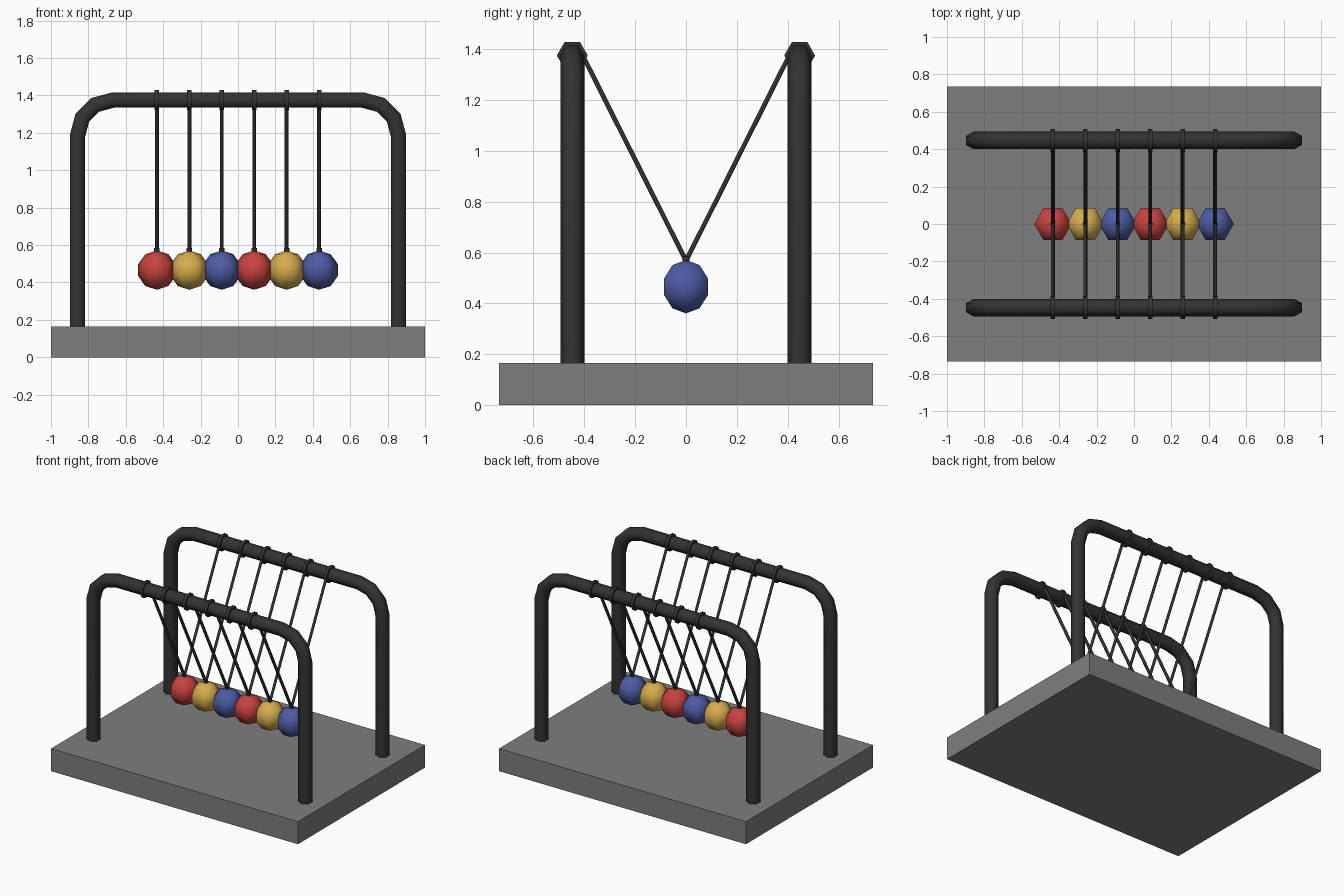
import bpy, bmesh, math
from mathutils import Vector, Matrix

if "Cube" in bpy.data.objects:
    bpy.data.objects.remove(bpy.data.objects["Cube"])


def material(name, rgb):
    m = bpy.data.materials.new(name)
    m.diffuse_color = (*rgb, 1)
    m.use_nodes = True
    m.node_tree.nodes["Principled BSDF"].inputs["Base Color"].default_value = m.diffuse_color
    return m


GREY = material("base grey", (0.21, 0.21, 0.21))
BLACK = material("charcoal", (0.033, 0.033, 0.033))
BALLS = [material("red", (0.58, 0.055, 0.05)),
         material("yellow", (0.68, 0.42, 0.075)),
         material("blue", (0.075, 0.105, 0.37))]

BAR_Y, BAR_Z, LEG_X = 0.447, 1.375, 0.858
BALL_R, BALL_Z, SPACING = 0.105, 0.466, 0.1735


def finish(bm, name, mat, smooth=True):
    bmesh.ops.recalc_face_normals(bm, faces=bm.faces)
    me = bpy.data.meshes.new(name)
    bm.to_mesh(me)
    bm.free()
    me.materials.append(mat)
    ob = bpy.data.objects.new(name, me)
    bpy.context.collection.objects.link(ob)
    if smooth:
        bpy.context.view_layer.objects.active = ob
        ob.select_set(True)
        bpy.ops.object.shade_smooth_by_angle(angle=math.radians(65))
        ob.select_set(False)
    return ob


def sweep(name, pts, r, side, mat):
    """Six-sided tube along a planar path; 'side' is the plane's normal."""
    bm = bmesh.new()
    pts, side = [Vector(p) for p in pts], Vector(side)
    rings = []
    for i, p in enumerate(pts):
        a = (p - pts[max(i - 1, 0)]).normalized()
        b = (pts[min(i + 1, len(pts) - 1)] - p).normalized()
        n = side.cross(a + b).normalized()
        ref = a if a.length else b
        mitre = 1 / max(0.5, (a + b).normalized().dot(ref))
        rings.append([bm.verts.new(p + side * r * math.cos(k * math.pi / 3)
                                   + n * r * mitre * math.sin(k * math.pi / 3))
                      for k in range(6)])
    for p, q in zip(rings, rings[1:]):
        for k in range(6):
            bm.faces.new((p[k], p[(k + 1) % 6], q[(k + 1) % 6], q[k]))
    bm.faces.new(rings[0])
    bm.faces.new(rings[-1])
    return finish(bm, name, mat)


# Base slab
bm = bmesh.new()
bmesh.ops.create_cube(bm, size=1, matrix=Matrix.Translation((0, 0, 0.0825))
                      @ Matrix.Diagonal((2, 1.47, 0.165, 1)))
finish(bm, "base", GREY, smooth=False)

# Two arched frames with rounded corners
BEND = 0.19
corner = [(LEG_X - BEND + BEND * math.cos(t * math.pi / 6),
           BAR_Z - BEND + BEND * math.sin(t * math.pi / 6)) for t in range(4)]
half = [(LEG_X, 0.155)] + corner
arch = half + [(-x, z) for x, z in reversed(half)]
for s, label in ((-1, "front"), (1, "back")):
    sweep(label + "_frame", [(x, s * BAR_Y, z) for x, z in arch],
          0.047, (0, 1, 0), BLACK)

# Hanging balls, each with a cap, two strings and two bar collars
for i in range(6):
    x = (i - 2.5) * SPACING
    bm = bmesh.new()
    bmesh.ops.create_uvsphere(bm, u_segments=6, v_segments=5, radius=BALL_R,
                              matrix=Matrix.Translation((x, 0, BALL_Z))
                              @ Matrix.Rotation(math.pi / 2, 4, 'Z'))
    finish(bm, f"ball_{i + 1}", BALLS[i % 3])
    sweep(f"ball_cap_{i + 1}", [(x, 0, 0.55), (x, 0, 0.585)], 0.015, (1, 0, 0), BLACK)
    for s, label in ((-1, "front"), (1, "back")):
        sweep(f"{label}_string_{i + 1}", [(x, 0, 0.568), (x, s * 0.411, 1.385)],
              0.0105, (1, 0, 0), BLACK)
        sweep(f"{label}_collar_{i + 1}",
              [(x - 0.0125, s * BAR_Y, BAR_Z), (x + 0.0125, s * BAR_Y, BAR_Z)],
              0.061, (0, 1, 0), BLACK)
